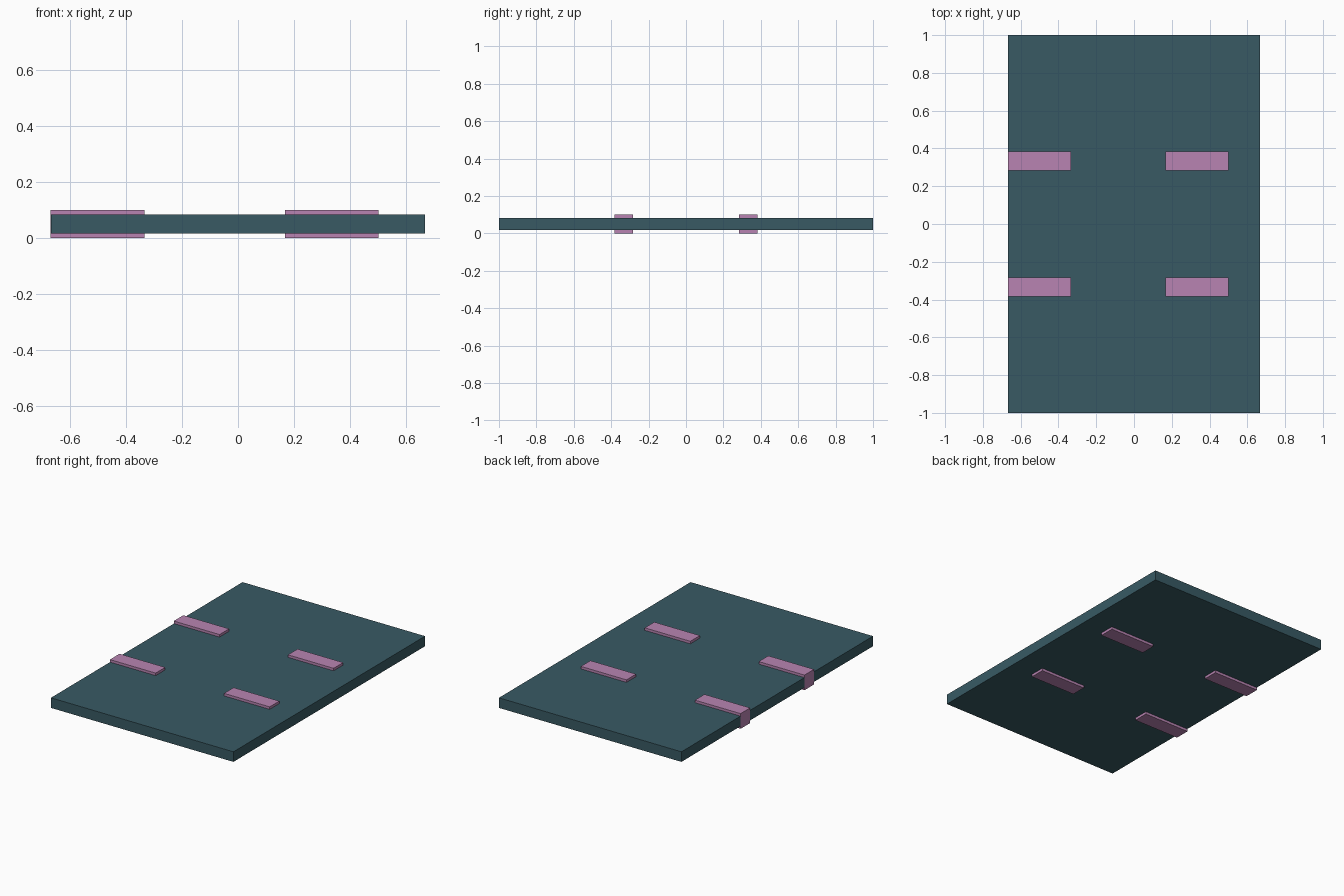
import bpy

if "Cube" in bpy.data.objects:
    bpy.data.objects.remove(bpy.data.objects["Cube"])


def material(name, color):
    mat = bpy.data.materials.new(name)
    mat.diffuse_color = (*color, 1.0)
    mat.use_nodes = True
    mat.node_tree.nodes["Principled BSDF"].inputs["Base Color"].default_value = mat.diffuse_color
    return mat


def box(name, lo, hi, mat):
    """Axis-aligned box between two corners."""
    bpy.ops.mesh.primitive_cube_add(size=1)
    obj = bpy.context.object
    obj.name = name
    obj.location = [(a + b) / 2 for a, b in zip(lo, hi)]
    obj.scale = [b - a for a, b in zip(lo, hi)]
    bpy.ops.object.transform_apply(location=True, rotation=False, scale=True)
    obj.data.materials.append(mat)
    return obj


teal = material("dark teal", (0.040, 0.102, 0.127))
mauve = material("mauve", (0.479, 0.231, 0.445))

# Main flat panel
box("panel", (-0.6667, -1, 0.0167), (0.6667, 1, 0.0833), teal)

# Four strips running through the panel; the outer pair reaches its left edge
for side, x0, x1 in (("edge", -0.6675, -0.3333), ("inner", 0.1667, 0.5)):
    for row, y in (("front", -0.3333), ("back", 0.3333)):
        box(f"{row}_{side}_strip", (x0, y - 0.05, 0), (x1, y + 0.05, 0.1), mauve)
